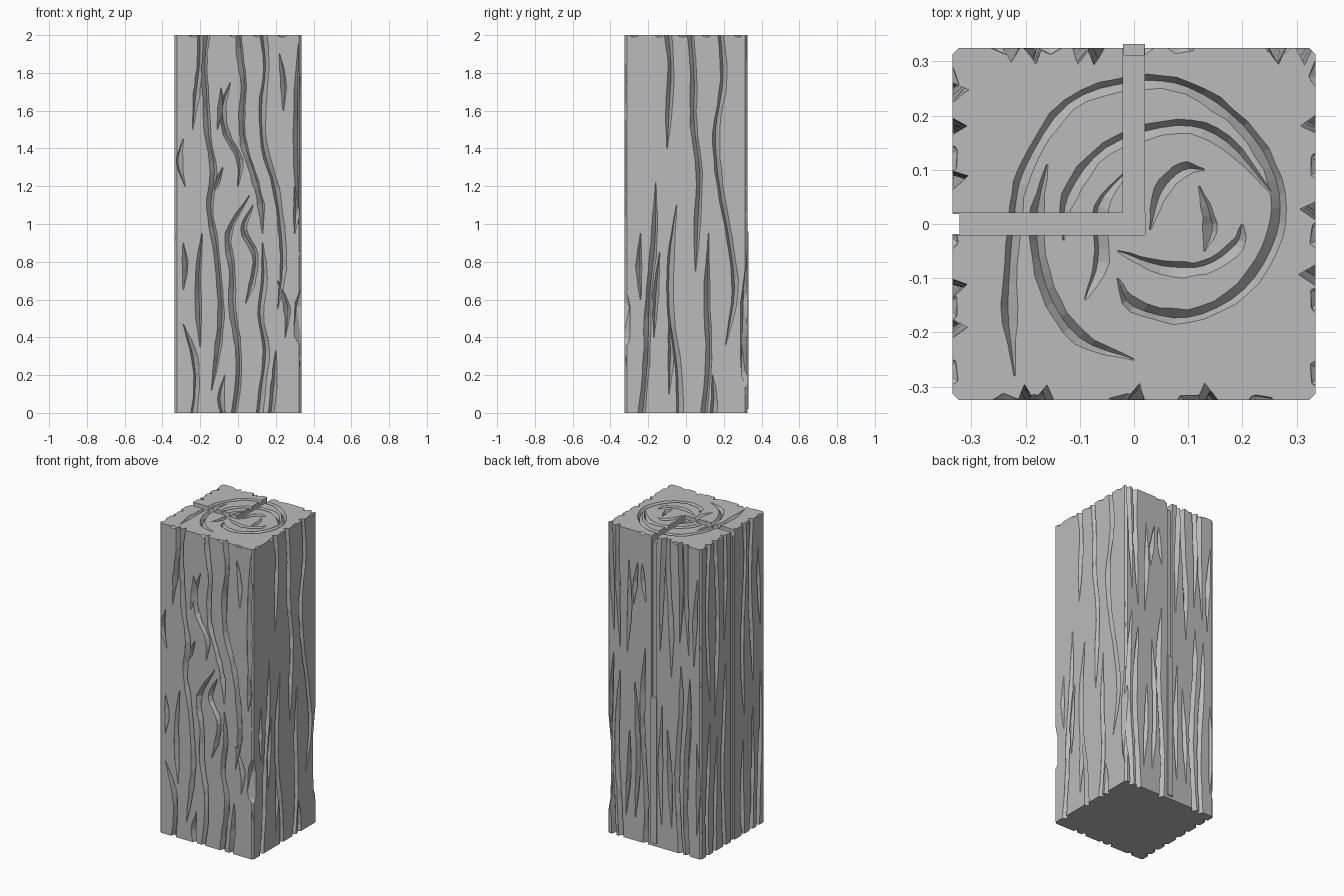
import bpy, bmesh, math, random
from mathutils import Vector, Matrix

random.seed(7)
HX, HY, H = 0.335, 0.325, 2.0

if "Cube" in bpy.data.objects:
    bpy.data.objects.remove(bpy.data.objects["Cube"], do_unlink=True)

wood = bpy.data.materials.new("grey_wood")
wood.use_nodes = True
wood.diffuse_color = (0.5, 0.5, 0.5, 1)
wood.node_tree.nodes["Principled BSDF"].inputs["Base Color"].default_value = (0.5, 0.5, 0.5, 1)

X, Y, Z = Vector((1, 0, 0)), Vector((0, 1, 0)), Vector((0, 0, 1))
# Each face is (origin, across, along, outward)
FRONT = (-Y * HY, X, Z, -Y)
BACK = (Y * HY, X, Z, Y)
LEFT = (X * HX, Y, Z, X)
RIGHT = (-X * HX, Y, Z, -X)
TOP = (Z * H, X, Y, Z)


def smooth_path(pts, steps=4):
    """Catmull-Rom curve through 2D points."""
    p = [Vector(q) for q in pts]
    p = [p[0] * 2 - p[1]] + p + [p[-1] * 2 - p[-2]]
    out = []
    for a, b, c, d in zip(p, p[1:], p[2:], p[3:]):
        for i in range(steps):
            t = i / steps
            out.append(0.5 * (2 * b + (c - a) * t + (2 * a - 5 * b + 4 * c - d) * t**2
                              + (3 * b - a - 3 * c + d) * t**3))
    return out + [p[-2]]


def groove(bm, face, pts, width=0.017, depth=0.03, open_ends=(False, False)):
    """Closed V-shaped cutter following a path on one face, tapered at closed ends."""
    origin, u, v, n = face
    path = smooth_path(pts)
    rings, last = [], len(path) - 1
    skew = random.uniform(-0.5, 0.5)
    for i, p in enumerate(path):
        tan = (path[min(i + 1, last)] - path[max(i - 1, 0)]).normalized()
        side = Vector((-tan.y, tan.x))
        k = 1.0
        if not open_ends[0]:
            k = min(k, 0.12 + i / 4)
        if not open_ends[1]:
            k = min(k, 0.12 + (last - i) / 4)
        w, d = width * k * random.uniform(0.8, 1.15), depth * k * random.uniform(0.85, 1.1)
        profile = [(-w, 0.03), (-w, -0.001), (w * skew, -d), (w, -0.001), (w, 0.03)]
        ring = []
        for s, h in profile:
            q = p + side * s
            ring.append(bm.verts.new(origin + u * q.x + v * q.y + n * h))
        rings.append(ring)
    for a, b in zip(rings, rings[1:]):
        for j in range(5):
            k = (j + 1) % 5
            bm.faces.new((a[j], a[k], b[k], b[j]))
    bm.faces.new(rings[0])
    bm.faces.new(rings[-1][::-1])


def grain(bm, face, top, bottom, offsets, **kw):
    """Groove running down a side; offsets in hundredths, evenly spaced in height."""
    ends = (top > 1.95, bottom < 0.05)
    top, bottom = top + 0.05 * ends[0], bottom - 0.05 * ends[1]
    n = len(offsets) - 1
    pts = [(o / 100, top + (bottom - top) * i / n) for i, o in enumerate(offsets)]
    groove(bm, face, pts, open_ends=ends, **kw)


def block(bm, lo, hi):
    lo, hi = Vector(lo), Vector(hi)
    m = Matrix.Translation((lo + hi) / 2) @ Matrix.Diagonal((*(hi - lo), 1))
    bmesh.ops.create_cube(bm, size=1, matrix=m)


def chip(bm, centre, size):
    """Faceted lump that knocks a flake off an edge."""
    spin = Matrix.Rotation(random.uniform(-0.3, 0.3), 4, 'X') @ Matrix.Rotation(random.random() * 3, 4, 'Z')
    m = Matrix.Translation(centre) @ Matrix.Diagonal((*size, 1)) @ spin
    bmesh.ops.create_icosphere(bm, subdivisions=1, radius=1, matrix=m)


def make_object(name, bm):
    bmesh.ops.recalc_face_normals(bm, faces=bm.faces)
    mesh = bpy.data.meshes.new(name)
    bm.to_mesh(mesh)
    bm.free()
    mesh.materials.append(wood)
    ob = bpy.data.objects.new(name, mesh)
    bpy.context.collection.objects.link(ob)
    return ob


# Squared timber with softened long edges
bm = bmesh.new()
block(bm, (-HX, -HY, 0), (HX, HY, H))
uprights = [e for e in bm.edges if abs(e.verts[0].co.z - e.verts[1].co.z) > 1]
bmesh.ops.bevel(bm, geom=uprights, offset=0.012, segments=1, affect='EDGES')
post = make_object("wooden_post", bm)

# Front grain
bm = bmesh.new()
for g in [(2, 1.5, (-20, -20, -22, -24)),
          (2, 0.12, (-16, -18, -17, -16, -13, -15, -12, -10, -9, -11, -14)),
          (2, 0.95, (0, 1, 3, 2, 3, 8, 12, 13)),
          (2, 0.55, (13, 15, 13, 14, 20, 23, 24, 21)),
          (1.9, 1.6, (22, 24, 24)), (1.95, 1.0, (32, 31, 31, 32)),
          (1.72, 1.5, (-9, -9, -11)), (1.75, 1.2, (-4, -8, -6, 1, 0)),
          (1.15, 0, (6, -5, -3, -3, 0, 0, -3)), (1.1, 0.58, (8, 3, 9, 8, 4)),
          (0.9, 0, (13, 14, 12, 15, 13, 11)), (0.95, 0.35, (-19, -21, -21, -20)),
          (0.47, 0, (-29, -23, -22, -24)), (0.33, 0, (20, 19, 17)),
          (0.9, 0.65, (-29, -28, -29)), (0.7, 0.4, (21, 26, 25)),
          (0.2, 0, (-7, -9, -7)), (1.45, 1.2, (-29, -31, -28)),
          (1.3, 1.15, (-8, -11, -14)), (1.2, 0.95, (30, 31, 30))]:
    grain(bm, FRONT, *g)

# Left grain
for g in [(2, 1.4, (-10, -8, -9, -10)), (2, 0.75, (2, 4, 4, 7, 6, 5)),
          (2, 0.36, (18, 20, 16, 18, 23, 26, 21)), (1.22, 0, (-16, -17, -20, -21, -24)),
          (0.95, 0.6, (-24, -25, -24)), (1.1, 0, (-5, -8, -8, -4, -3)),
          (0.95, 0, (12, 11, 12, 9)), (0.5, 0.1, (-9, -8, -9)),
          (0.2, 0, (14, 15, 14)), (0.85, 0.4, (-14, -16, -17))]:
    grain(bm, LEFT, *g)

# Back and right grain: wavering lines set out in columns
for face, columns in ((BACK, (-30, -24, -18, -11, -6, 7, 13, 19, 25, 30)),
                      (RIGHT, (-27, -19, -11, 9, 17, 25))):
    for i, col in enumerate(columns):
        split = random.uniform(0.7, 1.4)
        for top, bottom in ((2, split + 0.05), (split - 0.1, 0)):
            if random.random() < 0.3:
                top, bottom = top - 0.2, bottom + 0.15
            n = max(3, int((top - bottom) * 5))
            phase = random.random() * 6
            wave = [col + 1.6 * math.sin(phase + 1.3 * j) for j in range(n)]
            grain(bm, face, top, bottom, wave)

# Growth rings on the top, in hundredths
RINGS = [
    ((-22, -28), (-23, -15), (-22, 0), (-20, 10), (-12, 22), (0, 26), (10, 25), (20, 18),
     (26, 8), (26, -2), (20, -12), (10, -17), (0, -15), (-3, -10)),
    ((0, -25), (-10, -21), (-16, -12), (-18, 0), (-16, 11)),
    ((-13, -3), (-12, 5), (-5, 14), (8, 18), (17, 15), (26, 5)),
    ((20, 0), (19, -4), (13, -8), (5, -8), (-3, -5)),
    ((3, -1), (5, 6), (9, 10), (13, 10)),
    ((-9, -14), (-6, -7), (-6, 3), (-1, 10)),
    ((12, 7), (14, 0), (13, -5)),
]
for ring in RINGS:
    groove(bm, TOP, [(a / 100, b / 100) for a, b in ring], width=0.014, depth=0.022)

# Flakes off the upright corners and the top rim
for sx in (-1, 1):
    for sy in (-1, 1):
        for i in range(5):
            z = 0.15 + 0.4 * i + random.uniform(-0.1, 0.1)
            chip(bm, (sx * (HX + 0.015), sy * (HY + 0.015), z),
                 (0.035, 0.035, random.uniform(0.08, 0.2)))
for i in range(5):
    t = -0.27 + 0.13 * i
    for s in (-1, 1):
        chip(bm, (t + random.uniform(-0.04, 0.04), s * (HY + 0.01), H + 0.01), (0.035, 0.025, 0.03))
        chip(bm, (s * (HX + 0.01), t + random.uniform(-0.04, 0.04), H + 0.01), (0.025, 0.035, 0.03))
chip(bm, (HX + 0.01, HY + 0.01, 0.45), (0.06, 0.06, 0.42))
chip(bm, (HX + 0.01, -HY - 0.01, 0.5), (0.06, 0.05, 0.2))
cutters = make_object("carving_cutter", bm)

# Angled slot in the top, continued down the back and right sides
bm = bmesh.new()
W = 0.02
block(bm, (-0.5, -W, H - 0.045), (W, W, 3))
block(bm, (-W, -W + 0.001, H - 0.044), (W - 0.001, 0.5, 3.1))
block(bm, (-0.6, -W + 0.002, -0.1), (-HX + 0.013, W - 0.002, 3.2))
block(bm, (-W + 0.002, HY - 0.013, 0.96), (W - 0.002, 0.6, 3.3))
slot = make_object("slot_cutter", bm)

bpy.context.view_layer.objects.active = post
for cutter in (cutters, slot):
    mod = post.modifiers.new("carve", 'BOOLEAN')
    mod.operation, mod.solver, mod.object = 'DIFFERENCE', 'EXACT', cutter
    mod.use_self = True
    bpy.ops.object.modifier_apply(modifier=mod.name)
    bpy.data.objects.remove(cutter, do_unlink=True)

# Slim raised ledge where the back slot ends
bm = bmesh.new()
block(bm, (-W, HY - 0.01, 0.02), (W, HY + 0.007, 0.96))
make_object("back_seam_strip", bm)
